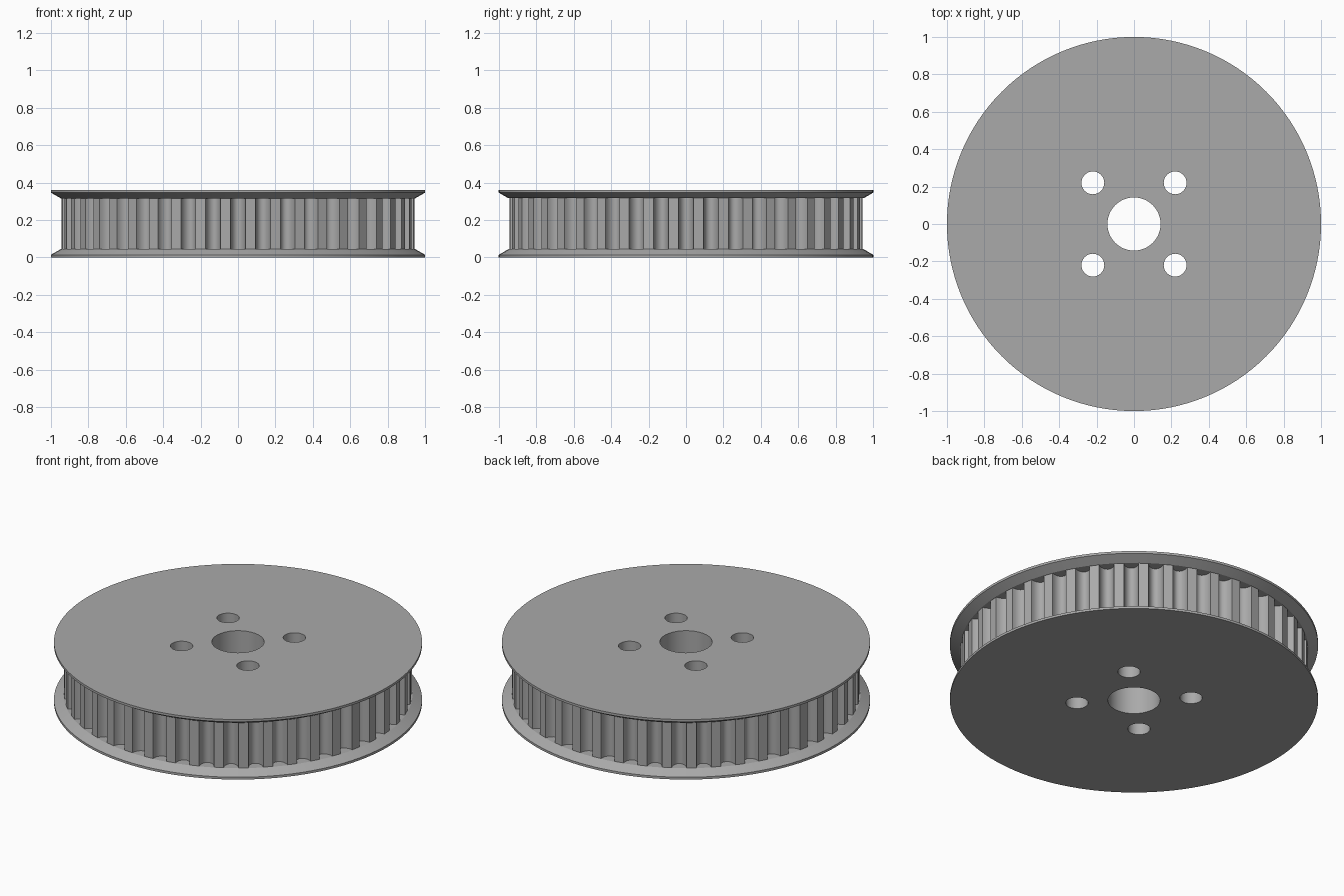
import bpy, bmesh, math

cube = bpy.data.objects.get("Cube")
if cube:
    bpy.data.objects.remove(cube, do_unlink=True)

TEETH = 44
HEIGHT = 0.36
RIM = 0.944          # radius over the teeth
DEPTH = 0.055        # groove depth
HALF = 0.30          # half groove width, as a share of the pitch
PHASE = 0.0

grey = bpy.data.materials.new("plain_grey")
grey.use_nodes = True
grey.diffuse_color = (0.40, 0.40, 0.40, 1)
grey.node_tree.nodes["Principled BSDF"].inputs["Base Color"].default_value = (0.40, 0.40, 0.40, 1)


def finish(bm, name):
    bmesh.ops.recalc_face_normals(bm, faces=bm.faces)
    mesh = bpy.data.meshes.new(name)
    bm.to_mesh(mesh)
    bm.free()
    obj = bpy.data.objects.new(name, mesh)
    bpy.context.collection.objects.link(obj)
    mesh.materials.append(grey)
    return obj


def loft(name, sections):
    """Capped solid through rings of (points, z)."""
    bm = bmesh.new()
    rings = [[bm.verts.new((x, y, z)) for x, y in pts] for pts, z in sections]
    for a, b in zip(rings, rings[1:]):
        n = len(a)
        for i in range(n):
            j = (i + 1) % n
            bm.faces.new((a[i], a[j], b[j], b[i]))
    bm.faces.new(rings[0])
    bm.faces.new(rings[-1])
    return finish(bm, name)


def circle(r, n=128, cx=0, cy=0):
    return [(cx + r * math.cos(2 * math.pi * i / n), cy + r * math.sin(2 * math.pi * i / n))
            for i in range(n)]


def toothed_outline():
    pts, pitch, steps = [], 2 * math.pi / TEETH, 10
    for t in range(TEETH):
        for k in range(steps + 1):
            u = math.pi * k / steps
            a = PHASE + pitch * (t - HALF * math.cos(u))
            r = RIM - DEPTH * math.sin(u)
            pts.append((r * math.cos(a), r * math.sin(a)))
    return pts


# One solid: bevelled flanges joined with the toothed core
core = loft("toothed_core", [(toothed_outline(), 0.03), (toothed_outline(), HEIGHT - 0.03)])
lower = loft("lower_flange", [(circle(1), 0), (circle(1), 0.014), (circle(RIM + 0.004), 0.044)])
upper = loft("upper_flange", [(circle(RIM + 0.004), HEIGHT - 0.044), (circle(1), HEIGHT - 0.014),
                              (circle(1), HEIGHT)])

# Cutters for the centre bore and four bolt holes
holes = [(0, 0, 0.142, 64)] + [(sx * 0.22, sy * 0.22, 0.061, 40) for sx in (-1, 1) for sy in (-1, 1)]
cutters = [loft("hole_cutter", [(circle(r, n, x, y), -0.1), (circle(r, n, x, y), HEIGHT + 0.1)])
           for x, y, r, n in holes]


def boolean(target, other, operation):
    mod = target.modifiers.new(operation.lower(), 'BOOLEAN')
    mod.operation = operation
    mod.solver = 'EXACT'
    mod.object = other
    bpy.context.view_layer.objects.active = target
    bpy.ops.object.modifier_apply(modifier=mod.name)
    bpy.data.objects.remove(other, do_unlink=True)


for flange in (lower, upper):
    boolean(core, flange, 'UNION')
for cutter in cutters:
    boolean(core, cutter, 'DIFFERENCE')

core.name = "belt_pulley"
bpy.ops.object.select_all(action='DESELECT')
core.select_set(True)
bpy.context.view_layer.objects.active = core
bpy.ops.object.shade_smooth_by_angle(angle=math.radians(25))
